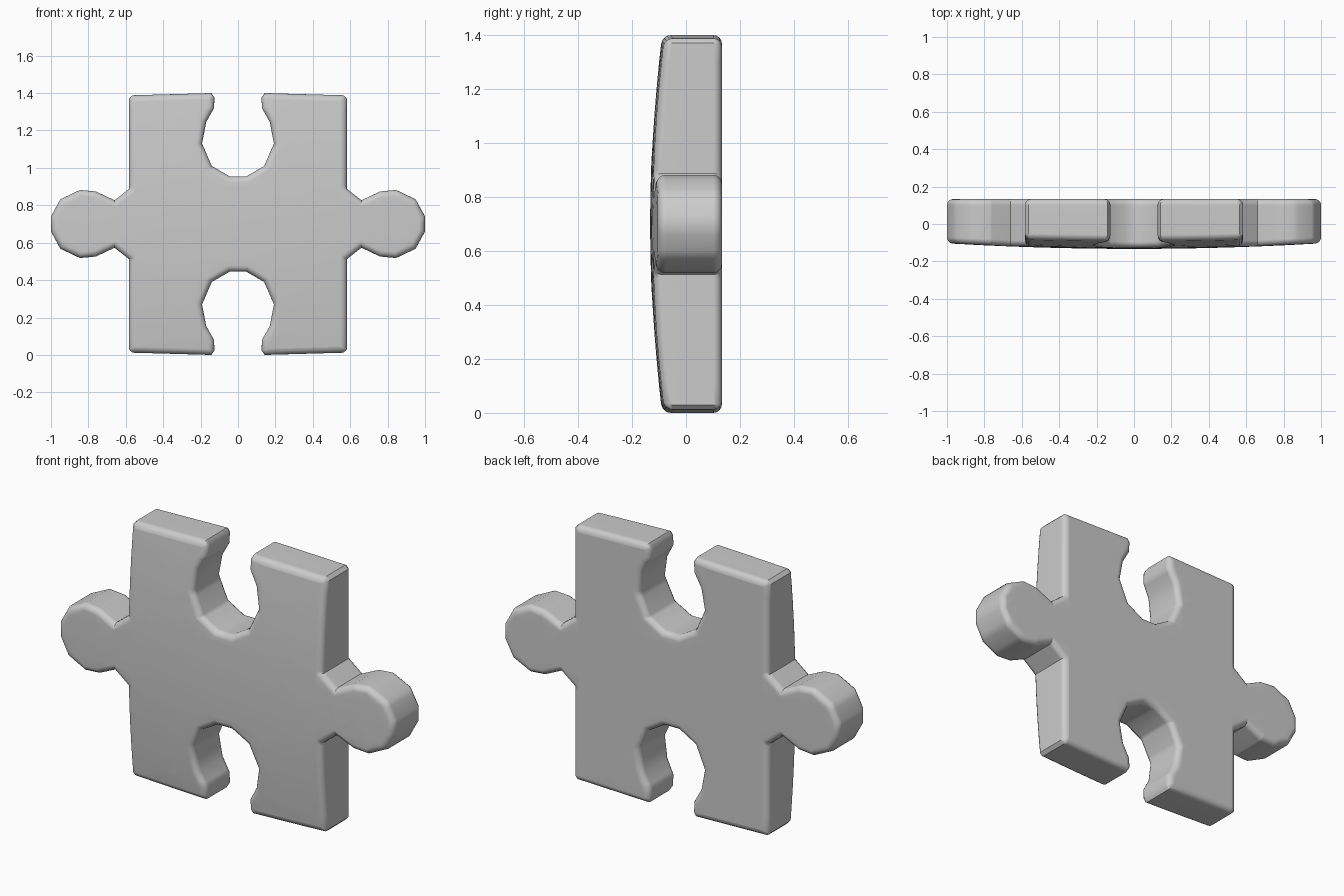
import bpy, bmesh
from math import radians

if "Cube" in bpy.data.objects:
    bpy.data.objects.remove(bpy.data.objects["Cube"])

CZ = 0.70          # height of the symmetry line
HALF = 0.133       # half thickness

# quarter outline (x, height above symmetry line): notch -> prong -> side -> tab tip
quarter = [(0.045, 0.255), (0.14, 0.31), (0.192, 0.43), (0.17, 0.545),
           (0.128, 0.62), (0.126, 0.675), (0.142, 0.70), (0.565, 0.688),
           (0.583, 0.67), (0.583, 0.187), (0.66, 0.127), (0.76, 0.174),
           (0.845, 0.182), (0.95, 0.132), (1.0, 0.04)]
right = quarter + [(x, -z) for x, z in reversed(quarter)]
outline = right + [(-x, z) for x, z in reversed(right)]

# slab from the outline
bm = bmesh.new()
face = bm.faces.new([bm.verts.new((x, HALF, z + CZ)) for x, z in outline])
ext = bmesh.ops.extrude_face_region(bm, geom=[face], use_keep_orig=True)
for v in ext['geom']:
    if isinstance(v, bmesh.types.BMVert):
        v.co.y = -HALF
bmesh.ops.recalc_face_normals(bm, faces=bm.faces)

# rounded front and back rims
rim = [e for e in bm.edges if abs(e.verts[0].co.y - e.verts[1].co.y) < 1e-5]
bmesh.ops.bevel(bm, geom=rim, offset=0.032, offset_type='OFFSET', segments=4,
                profile=0.5, affect='EDGES', clamp_overlap=True)

# grid cuts so that the front can be domed
bmesh.ops.triangulate(bm, faces=[f for f in bm.faces if len(f.verts) > 4])
def cut(co, no):
    bmesh.ops.bisect_plane(bm, geom=bm.verts[:] + bm.edges[:] + bm.faces[:],
                           dist=1e-5, plane_co=co, plane_no=no)
for i in range(-8, 9):
    cut((i * 0.11, 0, 0), (1, 0, 0))
for i in range(-6, 7):
    cut((0, 0, CZ + i * 0.1), (0, 0, 1))

# dome the front
for v in bm.verts:
    if v.co.y < 0:
        drop = 0.09 * (v.co.z - CZ) ** 2 + 0.03 * v.co.x ** 2
        t = min(1, -v.co.y / (HALF - 0.032))
        v.co.y += drop * t

mesh = bpy.data.meshes.new("puzzle_piece")
bm.to_mesh(mesh)
bm.free()
piece = bpy.data.objects.new("puzzle_piece", mesh)
bpy.context.collection.objects.link(piece)
bpy.context.view_layer.objects.active = piece
piece.select_set(True)
bpy.ops.object.shade_smooth_by_angle(angle=radians(40))

# even shading across the rounded rim
mod = piece.modifiers.new("weighted", 'WEIGHTED_NORMAL')
mod.keep_sharp = True
